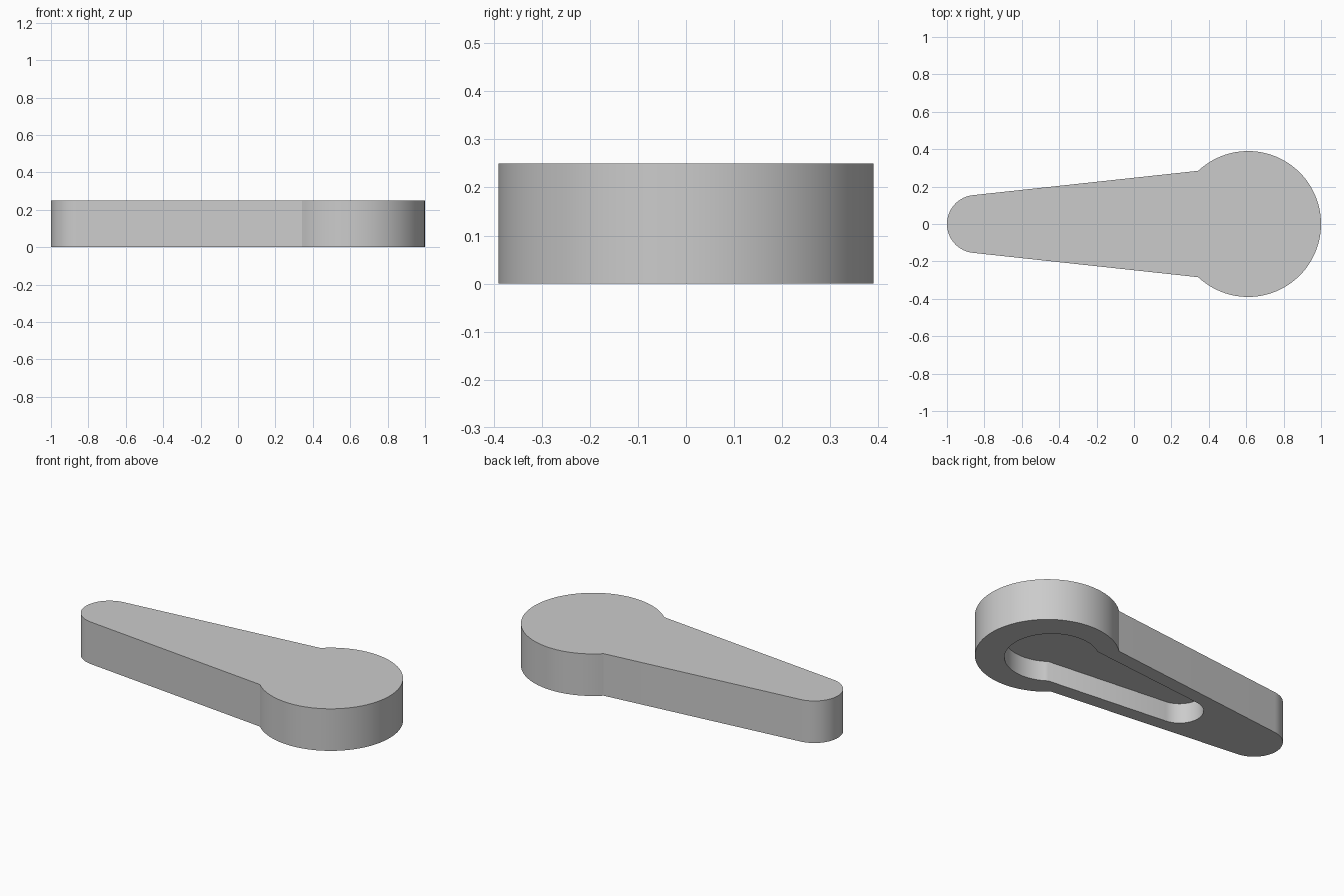
import bpy
import bmesh
from math import cos, sin, radians

cube = bpy.data.objects.get("Cube")
if cube:
    bpy.data.objects.remove(cube, do_unlink=True)

HEIGHT = 0.25
POCKET_TOP = 0.12


def arc(cx, radius, start, end, steps):
    """Points along an arc centred on the x axis, angles in degrees."""
    angles = [radians(start + (end - start) * i / steps) for i in range(steps + 1)]
    return [(cx + radius * cos(a), radius * sin(a)) for a in angles]


def keyhole(big_x, big_r, notch, small_x, small_r, tangent):
    """Round head joined by a tapering arm to a small rounded tip."""
    head = arc(big_x, big_r, -notch, notch, 64)
    tip = arc(small_x, small_r, tangent, 360 - tangent, 32)
    return head + tip


def add_loop(bm, outline, z):
    return [bm.verts.new((x, y, z)) for x, y in outline]


def join_loops(bm, lower, upper):
    n = len(lower)
    for i in range(n):
        j = (i + 1) % n
        bm.faces.new((lower[i], lower[j], upper[j], upper[i]))


outer = keyhole(0.61, 0.39, 133.2, -0.845, 0.155, 96.3)
inner = keyhole(0.58, 0.254, 126, -0.32, 0.13, 95.7)

bm = bmesh.new()
top_rim = add_loop(bm, outer, HEIGHT)
bottom_rim = add_loop(bm, outer, 0)
pocket_rim = add_loop(bm, inner, 0)
pocket_end = add_loop(bm, inner, POCKET_TOP)

# Outer wall, underside rim and pocket wall
join_loops(bm, bottom_rim, top_rim)
join_loops(bm, pocket_rim, bottom_rim)
join_loops(bm, pocket_end, pocket_rim)

# Flat top and pocket ceiling
bm.faces.new(top_rim)
bm.faces.new(list(reversed(pocket_end)))
bmesh.ops.recalc_face_normals(bm, faces=bm.faces)

mesh = bpy.data.meshes.new("lever_handle")
bm.to_mesh(mesh)
bm.free()
handle = bpy.data.objects.new("lever_handle", mesh)
bpy.context.collection.objects.link(handle)

# Plain light grey
grey = bpy.data.materials.new("light_grey")
grey.use_nodes = True
colour = (0.6, 0.6, 0.6, 1)
grey.diffuse_color = colour
grey.node_tree.nodes["Principled BSDF"].inputs["Base Color"].default_value = colour
mesh.materials.append(grey)

bpy.ops.object.select_all(action="DESELECT")
handle.select_set(True)
bpy.context.view_layer.objects.active = handle
bpy.ops.object.shade_smooth_by_angle(angle=radians(30))
